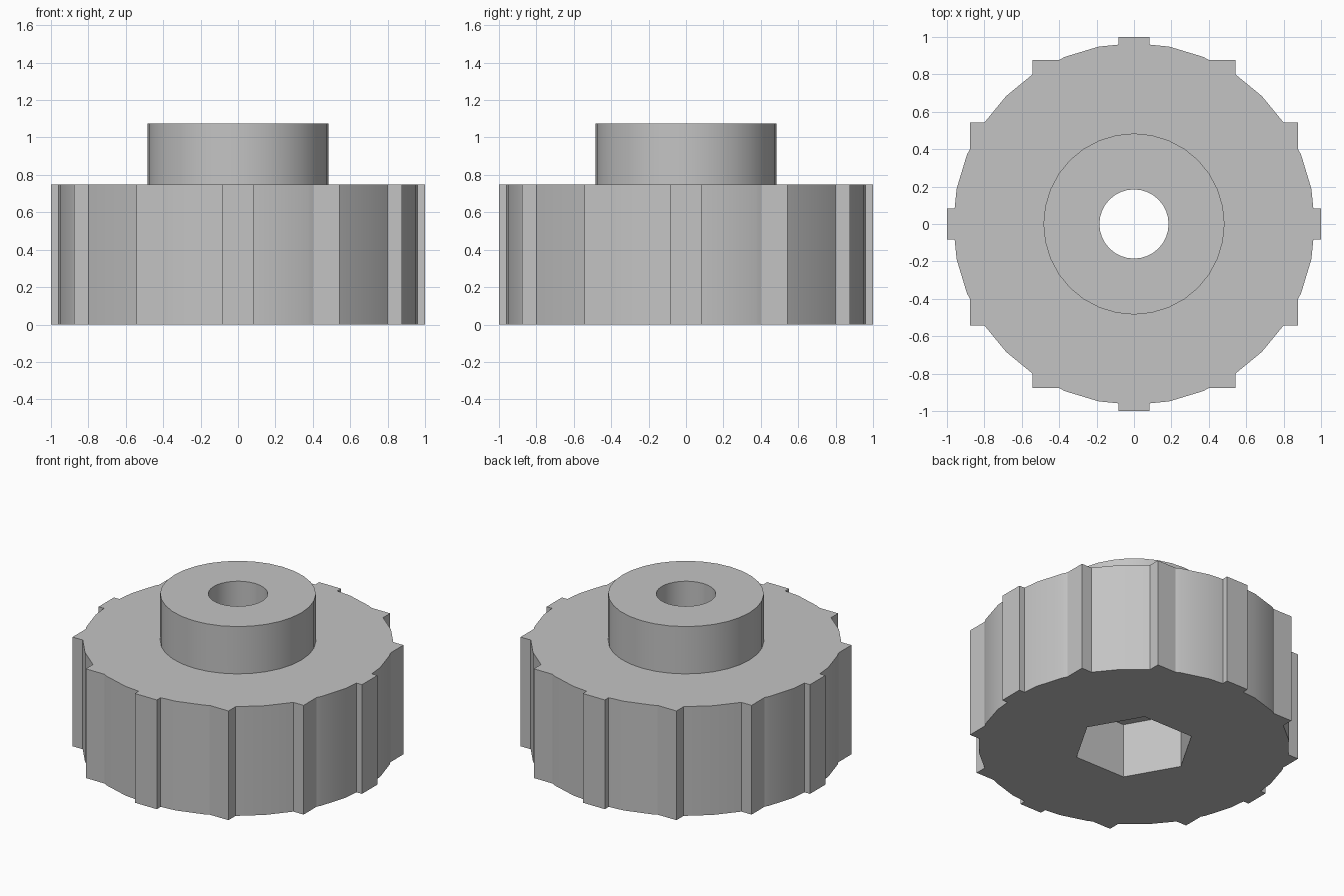
import bpy
import bmesh
from math import cos, sin, radians
from mathutils import Matrix

if "Cube" in bpy.data.objects:
    bpy.data.objects.remove(bpy.data.objects["Cube"], do_unlink=True)

DISC_R, DISC_H = 0.967, 0.75
HUB_R, TOP = 0.484, 1.075
BORE_R, HEX_R, HEX_DEPTH = 0.185, 0.38, 0.375
TOOTH, TOOTH_RING = 0.1667, 0.917

grey = bpy.data.materials.new("grey")
grey.use_nodes = True
grey.diffuse_color = (0.55, 0.55, 0.55, 1)
grey.node_tree.nodes["Principled BSDF"].inputs["Base Color"].default_value = (0.55, 0.55, 0.55, 1)


def make_object(name, bm):
    mesh = bpy.data.meshes.new(name)
    bm.to_mesh(mesh)
    bm.free()
    mesh.materials.append(grey)
    obj = bpy.data.objects.new(name, mesh)
    bpy.context.collection.objects.link(obj)
    return obj


def prism(name, radius, z0, z1, sides=32):
    """Upright prism with a corner on the +x axis."""
    bm = bmesh.new()
    ring = [bm.verts.new((radius * cos(radians(360 * i / sides)),
                          radius * sin(radians(360 * i / sides)), z0))
            for i in range(sides)]
    base = bm.faces.new(ring)
    top = bmesh.ops.extrude_face_region(bm, geom=[base])["geom"]
    bmesh.ops.translate(bm, vec=(0, 0, z1 - z0),
                        verts=[v for v in top if isinstance(v, bmesh.types.BMVert)])
    bmesh.ops.recalc_face_normals(bm, faces=bm.faces)
    return make_object(name, bm)


def grip_teeth():
    """Twelve square bars in a ring, all parallel to the axes."""
    bm = bmesh.new()
    for i in range(12):
        a = radians(30 * i)
        place = Matrix.Translation((TOOTH_RING * cos(a), TOOTH_RING * sin(a), DISC_H / 2))
        bmesh.ops.create_cube(bm, size=1,
                              matrix=place @ Matrix.Diagonal((TOOTH, TOOTH, DISC_H, 1)))
    return make_object("grip_teeth", bm)


def combine(target, other, operation):
    mod = target.modifiers.new(other.name, "BOOLEAN")
    mod.operation = operation
    mod.solver = "EXACT"
    mod.object = other
    bpy.context.view_layer.objects.active = target
    bpy.ops.object.modifier_apply(modifier=mod.name)
    bpy.data.objects.remove(other, do_unlink=True)


# Gripped disc with a raised hub
knob = prism("knob", DISC_R, 0, DISC_H)
combine(knob, grip_teeth(), "UNION")
combine(knob, prism("hub", HUB_R, DISC_H / 2, TOP), "UNION")

# Through bore and hexagonal nut pocket underneath
combine(knob, prism("bore", BORE_R, -0.2, TOP + 0.2), "DIFFERENCE")
combine(knob, prism("nut_pocket", HEX_R, -0.2, HEX_DEPTH, sides=6), "DIFFERENCE")

# Smooth round walls, crisp corners
bpy.ops.object.select_all(action="DESELECT")
knob.select_set(True)
bpy.context.view_layer.objects.active = knob
bpy.ops.object.shade_smooth_by_angle(angle=radians(15))
